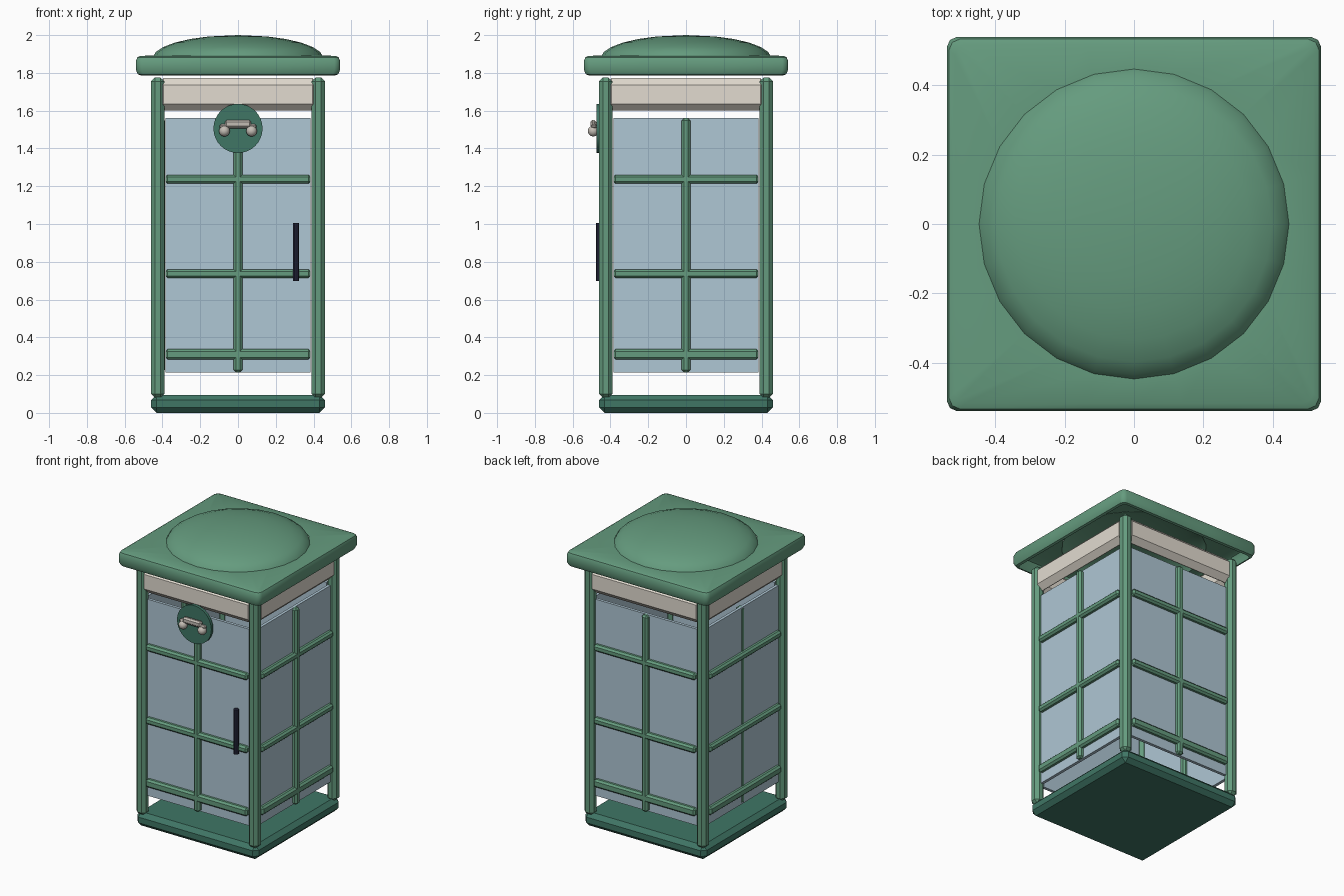
import bpy, bmesh
from math import pi, cos, sin, radians
from mathutils import Matrix

if "Cube" in bpy.data.objects:
    bpy.data.objects.remove(bpy.data.objects["Cube"])


def mat(name, rgb):
    m = bpy.data.materials.new(name)
    m.diffuse_color = (*rgb, 1)
    m.use_nodes = True
    m.node_tree.nodes["Principled BSDF"].inputs["Base Color"].default_value = m.diffuse_color
    return m


GREEN = mat("green_paint", (0.13, 0.33, 0.21))
TEAL = mat("dark_green_paint", (0.05, 0.18, 0.13))
CREAM = mat("cream_panel", (0.76, 0.71, 0.63))
GLASS = mat("pale_glass", (0.43, 0.57, 0.66))
NAVY = mat("dark_metal", (0.02, 0.022, 0.05))
GREY = mat("warm_grey", (0.55, 0.51, 0.46))


def add(name, bm, material, turn=0.0, bevel=0.0, segments=1, smooth=None):
    bmesh.ops.recalc_face_normals(bm, faces=bm.faces)
    me = bpy.data.meshes.new(name)
    bm.to_mesh(me)
    bm.free()
    me.materials.append(material)
    ob = bpy.data.objects.new(name, me)
    bpy.context.collection.objects.link(ob)
    ob.rotation_euler.z = turn
    if bevel:
        b = ob.modifiers.new("bevel", 'BEVEL')
        b.width, b.segments = bevel, segments
    if smooth:
        bpy.ops.object.select_all(action='DESELECT')
        ob.select_set(True)
        bpy.context.view_layer.objects.active = ob
        bpy.ops.object.shade_smooth_by_angle(angle=radians(smooth))
    return ob


def box(name, centre, size, material, turn=0.0, bevel=0.0, segments=1):
    bm = bmesh.new()
    bmesh.ops.create_cube(bm, size=1, matrix=Matrix.Translation(centre) @ Matrix.Diagonal((*size, 1)))
    return add(name, bm, material, turn, bevel, segments)


def cylinder(name, centre, r, depth, material, sides, rot=Matrix()):
    bm = bmesh.new()
    bmesh.ops.create_cone(bm, cap_ends=True, segments=sides, radius1=r, radius2=r, depth=depth,
                          matrix=Matrix.Translation(centre) @ rot)
    return add(name, bm, material, smooth=35)


def square_ring(s, z, c=0.03):
    # square outline with cut corners, 24 points
    quarter = [(s, 0), (s, 0.27 * s), (s, s - c), (s - 0.3 * c, s - 0.3 * c), (s - c, s), (0.27 * s, s)]
    pts = []
    for k in range(4):
        for x, y in quarter:
            for _ in range(k):
                x, y = -y, x
            pts.append((x, y, z))
    return pts


def round_ring(r, z):
    return [(r * cos(i * pi / 12), r * sin(i * pi / 12), z) for i in range(24)]


def loft(name, rings, material, apex=None, smooth=40):
    bm = bmesh.new()
    loops = [[bm.verts.new(p) for p in ring] for ring in rings]
    for a, b in zip(loops, loops[1:]):
        for i in range(24):
            j = (i + 1) % 24
            bm.faces.new((a[i], a[j], b[j], b[i]))
    if apex:
        tip = bm.verts.new(apex)
        for i in range(24):
            bm.faces.new((loops[-1][i], loops[-1][(i + 1) % 24], tip))
    return add(name, bm, material, smooth=smooth)


# base plinth
box("base", (0, 0, 0.0475), (0.92, 0.92, 0.095), TEAL, bevel=0.028)

# corner posts
for i, (sx, sy) in enumerate([(-1, -1), (1, -1), (1, 1), (-1, 1)]):
    box(f"corner_post_{i + 1}", (sx * 0.425, sy * 0.425, 0.9275), (0.07, 0.07, 1.695), GREEN, bevel=0.02)

# four walls: glass, glazing bars and header panel
for k, side in enumerate(["front", "right", "back", "left"]):
    t = k * pi / 2
    box(f"{side}_glass", (0, -0.42, 0.8875), (0.77, 0.02, 1.345), GLASS, t)
    depth = 0.41 if side == "left" else 0.435
    box(f"{side}_upright_bar", (0, -depth, 0.8875), (0.046, 0.045, 1.345), GREEN, t, 0.012)
    for n, (z, h) in enumerate([(0.31, 0.055), (0.737, 0.046), (1.237, 0.046)]):
        box(f"{side}_cross_bar_{n + 1}", (0, -0.435, z), (0.77, 0.045, h), GREEN, t, 0.012)
    box(f"{side}_header_panel", (0, -0.415, 1.686), (0.86, 0.076, 0.172), CREAM, t, 0.036)

# roof: shallow shell open underneath, capped by a flattened dome
loft("roof_slab", [square_ring(0.515, 1.787), square_ring(0.53, 1.792), square_ring(0.54, 1.815),
                   square_ring(0.54, 1.865), square_ring(0.533, 1.882), square_ring(0.517, 1.89),
                   round_ring(0.447, 1.892)], GREEN)
loft("roof_dome", [round_ring(0.45 * cos(a), 1.88 + 0.12 * sin(a))
                   for a in [radians(d) for d in (3, 15, 28, 42, 56, 70)]],
     GREEN, apex=(0, 0, 2.0), smooth=60)

# round door badge with handset
cylinder("badge_disc", (0, -0.464, 1.506), 0.13, 0.02, TEAL, 32, Matrix.Rotation(pi / 2, 4, 'X'))
box("handset_grip", (0, -0.49, 1.53), (0.14, 0.032, 0.04), GREY, bevel=0.01)
box("handset_bridge", (0, -0.487, 1.517), (0.195, 0.028, 0.024), GREY, bevel=0.008)
for sx, side in ((-1, "left"), (1, "right")):
    bm = bmesh.new()
    bmesh.ops.create_uvsphere(bm, u_segments=12, v_segments=8, radius=0.029,
                              matrix=Matrix.Translation((sx * 0.072, -0.491, 1.492)))
    add(f"handset_{side}_end", bm, GREY, smooth=50)

# door handle
cylinder("door_handle", (0.308, -0.46, 0.852), 0.017, 0.305, NAVY, 10)
